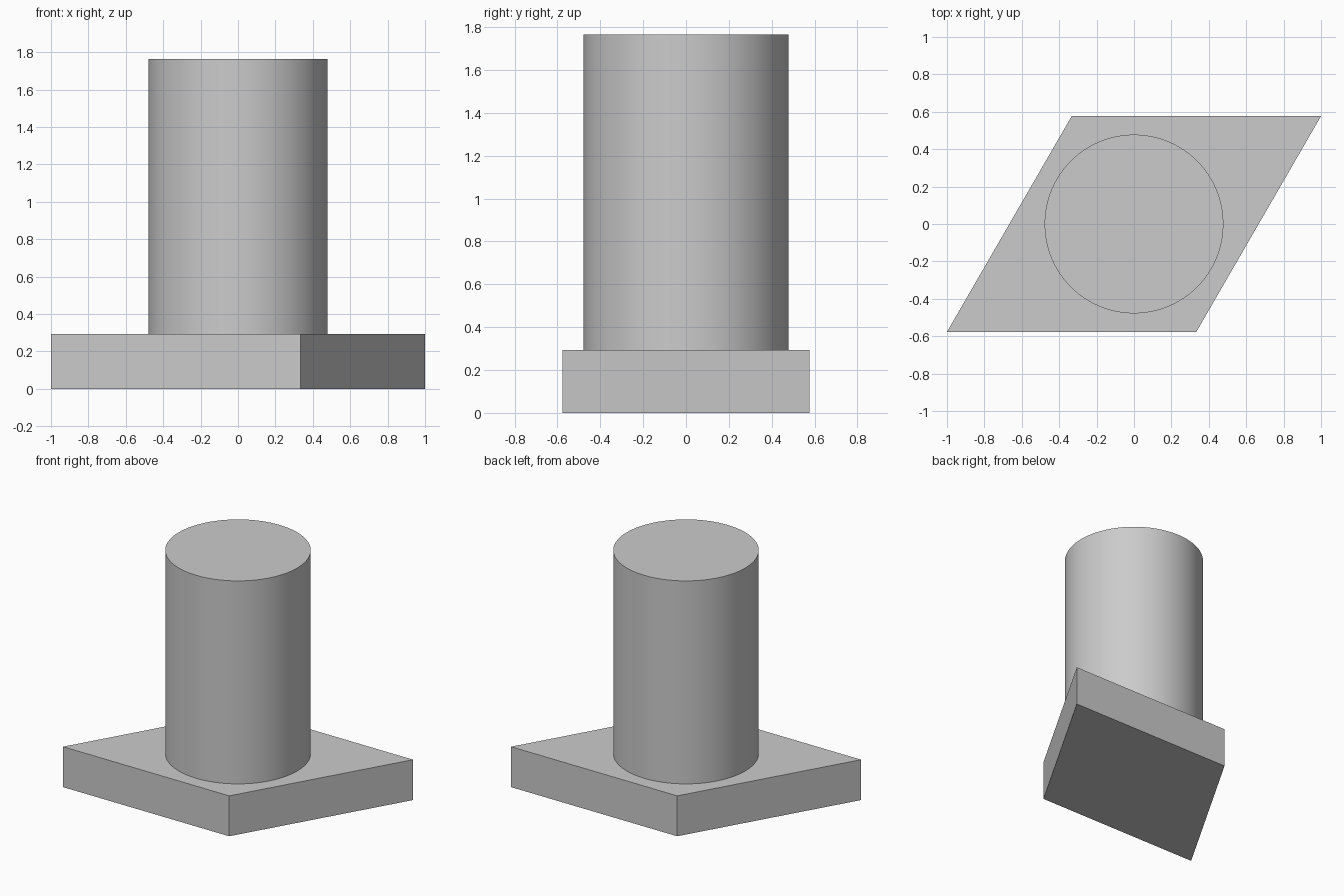
import bpy
import bmesh

cube = bpy.data.objects.get("Cube")
if cube:
    bpy.data.objects.remove(cube, do_unlink=True)

# Single plain grey material
grey = bpy.data.materials.new("light_grey")
grey.use_nodes = True
colour = (0.6, 0.6, 0.6, 1)
grey.diffuse_color = colour
grey.node_tree.nodes["Principled BSDF"].inputs["Base Color"].default_value = colour

BASE_TOP, POST_TOP, POST_RADIUS = 0.293, 1.765, 0.478

# Rhombic base plate, extruded upward from its outline
outline = [(-1, -0.577), (0.333, -0.577), (1, 0.577), (-0.333, 0.577)]
bm = bmesh.new()
floor = bm.faces.new([bm.verts.new((x, y, 0)) for x, y in outline])
raised = bmesh.ops.extrude_face_region(bm, geom=[floor], use_keep_orig=True)
top_verts = [v for v in raised["geom"] if isinstance(v, bmesh.types.BMVert)]
bmesh.ops.translate(bm, verts=top_verts, vec=(0, 0, BASE_TOP))
bmesh.ops.recalc_face_normals(bm, faces=bm.faces)
mesh = bpy.data.meshes.new("base_plate")
bm.to_mesh(mesh)
bm.free()
mesh.materials.append(grey)
base = bpy.data.objects.new("base_plate", mesh)
bpy.context.collection.objects.link(base)

# Round post standing on the plate
bpy.ops.mesh.primitive_cylinder_add(
    vertices=96, radius=POST_RADIUS, depth=POST_TOP - BASE_TOP,
    location=(0, 0, (BASE_TOP + POST_TOP) / 2))
post = bpy.context.object
post.name = "round_post"
post.data.materials.append(grey)
bpy.ops.object.shade_smooth_by_angle()
